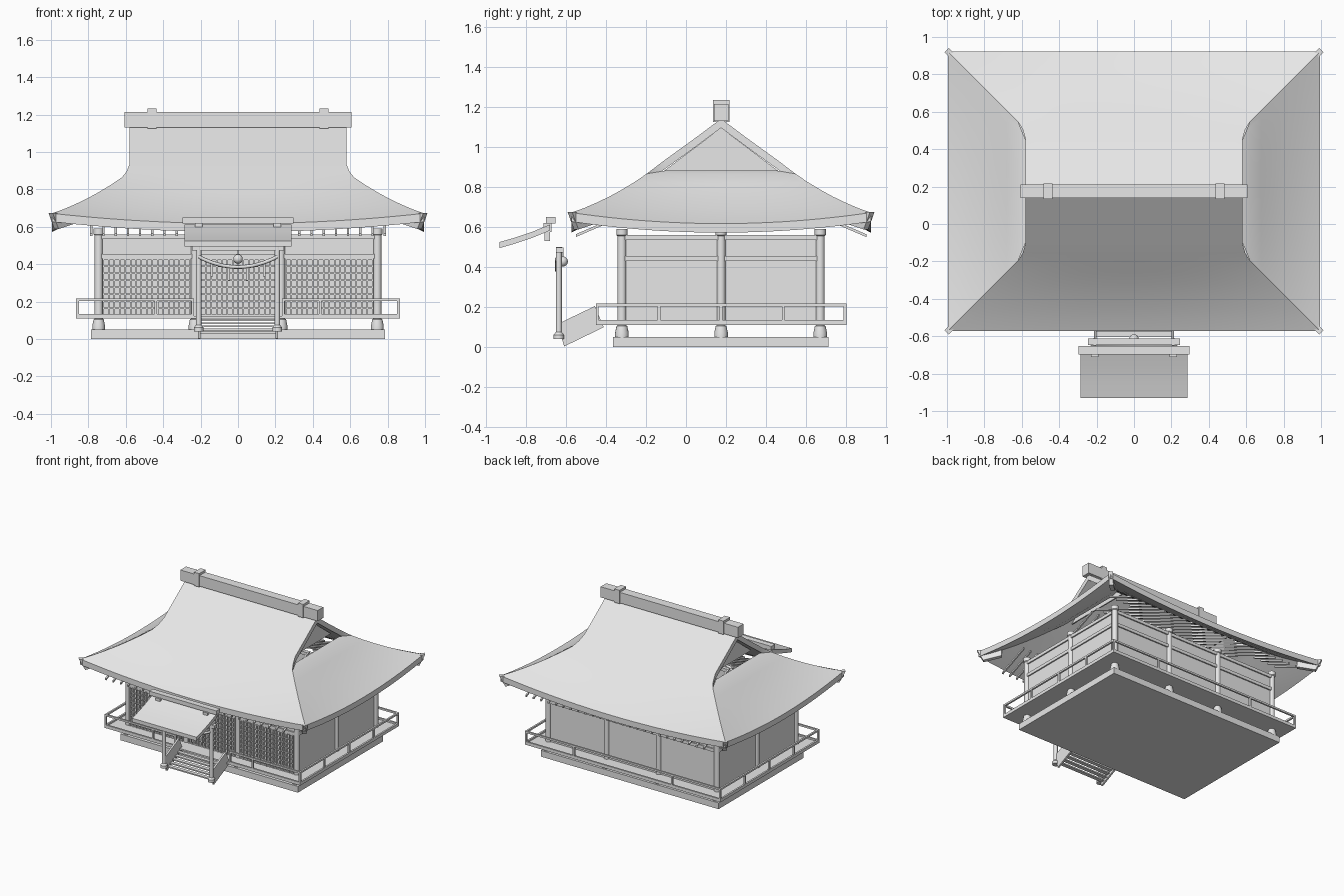
import bpy, math
from mathutils import Vector

if "Cube" in bpy.data.objects:
    bpy.data.objects.remove(bpy.data.objects["Cube"])

CY = 0.175  # depth centre of the hall
mat = bpy.data.materials.new("pale_grey")
mat.diffuse_color = (0.8, 0.8, 0.8, 1)
mat.use_nodes = True
mat.node_tree.nodes["Principled BSDF"].inputs["Base Color"].default_value = mat.diffuse_color


class Part:
    """Collects solids and becomes one object."""
    def __init__(self, name):
        self.name, self.v, self.f = name, [], []

    def add(self, verts, faces):
        n = len(self.v)
        self.v += [tuple(p) for p in verts]
        self.f += [[i + n for i in f] for f in faces]

    def box(self, x0, x1, y0, y1, z0, z1):
        self.prism([(y0, z0), (y1, z0), (y1, z1), (y0, z1)], x0, x1)

    def prism(self, yz, x0, x1):
        n = len(yz)
        vs = [(x0, y, z) for y, z in yz] + [(x1, y, z) for y, z in yz]
        fs = [list(range(n))[::-1], list(range(n, 2 * n))]
        fs += [[i, (i + 1) % n, n + (i + 1) % n, n + i] for i in range(n)]
        self.add(vs, fs)

    def lathe(self, x, y, prof, n=16):
        vs = [(x + r * math.cos(2 * math.pi * i / n), y + r * math.sin(2 * math.pi * i / n), z)
              for r, z in prof for i in range(n)]
        fs = [[k * n + i, k * n + (i + 1) % n, (k + 1) * n + (i + 1) % n, (k + 1) * n + i]
              for k in range(len(prof) - 1) for i in range(n)]
        m = (len(prof) - 1) * n
        self.add(vs, fs + [list(range(n))[::-1], list(range(m, m + n))])

    def sheet(self, rows, t):
        """Solid slab from a grid of top points, thickened downwards."""
        R, C = len(rows), len(rows[0])
        top = [Vector(p) for r in rows for p in r]
        vs = top + [p - Vector((0, 0, t)) for p in top]
        o = R * C
        fs = []
        for i in range(R - 1):
            for j in range(C - 1):
                q = [i * C + j, i * C + j + 1, (i + 1) * C + j + 1, (i + 1) * C + j]
                fs += [q, [k + o for k in q[::-1]]]
        rim = [j for j in range(C)] + [i * C + C - 1 for i in range(1, R)]
        rim += [(R - 1) * C + j for j in range(C - 2, -1, -1)] + [i * C for i in range(R - 2, 0, -1)]
        for a, b in zip(rim, rim[1:] + rim[:1]):
            fs.append([b, a, a + o, b + o])
        self.add(vs, fs)

    def done(self, smooth=False):
        me = bpy.data.meshes.new(self.name)
        me.from_pydata(self.v, [], self.f)
        me.materials.append(mat)
        ob = bpy.data.objects.new(self.name, me)
        bpy.context.collection.objects.link(ob)
        bpy.ops.object.select_all(action='DESELECT')
        ob.select_set(True)
        bpy.context.view_layer.objects.active = ob
        bpy.ops.object.mode_set(mode='EDIT')
        bpy.ops.mesh.select_all(action='SELECT')
        bpy.ops.mesh.normals_make_consistent(inside=False)
        bpy.ops.object.mode_set(mode='OBJECT')
        if smooth:
            bpy.ops.object.shade_smooth_by_angle(angle=math.radians(35))
        return ob


# Stone base and veranda floor
p = Part("base"); p.box(-.785, .785, -.365, .71, 0, .05); p.done()
p = Part("veranda_floor"); p.box(-.865, .865, -.45, .80, .11, .122); p.done()

# Hall pillars with flared feet and capitals
PX, PY = (-.745, -.23, .23, .745), (-.32, CY, .67)
pillars = Part("pillars")
for x in PX:
    for y in PY:
        if y == CY and abs(x) < .5:
            continue
        pillars.lathe(x, y, [(.034, .05), (.034, .072), (.027, .105), (.022, .108), (.022, .555),
                             (.028, .56), (.028, .59)])
pillars.done(True)

# Solid walls and horizontal beams
walls, beams = Part("walls"), Part("beams")
for y in (-.32, .67):
    walls.box(-.745, .745, y - .005, y + .005, .12, .56)
    for z in (.43, .535):
        beams.box(-.745, .745, y - .015, y + .015, z, z + .025)
for x in (-.745, .745):
    walls.box(x - .005, x + .005, -.32, .67, .12, .56)
    for z in (.43, .535):
        beams.box(x - .015, x + .015, -.32, .67, z, z + .025)
walls.done(); beams.done()

# Front lattice screens in three bays
lat = Part("lattice")
for x0, x1, n in ((-.72, -.255, 16), (-.2, .2, 14), (.255, .72, 16)):
    for i in range(n + 1):
        x = x0 + (x1 - x0) * i / n
        lat.box(x - .004, x + .004, -.34, -.325, .122, .43)
    for k in range(9):
        z = .126 + k * .0375
        lat.box(x0, x1, -.336, -.326, z - .004, z + .004)
lat.done()

# Railing, open in front of the stairs
rail = Part("railing")
e = .007
for z in (.128, .211):
    for s in (-1, 1):
        rail.box(s * .858 - e, s * .858 + e, -.45, .80, z - e, z + e)
        rail.box(min(s * .235, s * .865), max(s * .235, s * .865), -.45, -.436, z - e, z + e)
    rail.box(-.865, .865, .786, .80, z - e, z + e)
for s in (-1, 1):
    for y in (-.443, -.135, CY, .485, .793):
        rail.box(s * .858 - e, s * .858 + e, y - e, y + e, .12, .218)
    for x in (.242, .44):
        rail.box(s * x - e, s * x + e, -.45, -.436, .12, .218)
    rail.box(s * .435 - e, s * .435 + e, .786, .80, .12, .218)
rail.done()

# Hipped and gabled roof: rows of (inset from eave, centre height, corner lift)
ROWS = [(0, .617, .055), (.06, .648, .045), (.125, .687, .034), (.19, .728, .024),
        (.25, .770, .015), (.315, .818, .006), (.375, .865, 0)]
N = 24
T = [-1 + 2 * j / N for j in range(N + 1)]
roof = Part("main_roof")
for s in (-1, 1):
    # long slopes running up to the ridge
    rows = [[(t * (.995 - d), CY + s * (.7475 - d), z + l * t * t) for t in T] for d, z, l in ROWS]
    for hw, dy, z in ((.595, .33, .897), (.58, .28, .935), (.58, .14, 1.036), (.58, 0, 1.14)):
        rows.append([(t * hw, CY + s * dy, z) for t in T])
    roof.sheet(rows, .045)
    # end slopes under the gables
    rows = [[(s * (.995 - d), CY + t * (.7475 - d), z + l * t * t) for t in T] for d, z, l in ROWS]
    rows.append([(s * .58, CY + t * .275, .882) for t in T])
    roof.sheet(rows, .045)
roof.done(True)

# Recessed gable walls
gable = Part("gable_walls")
for s in (-1, 1):
    gable.prism([(CY - .285, .88), (CY + .285, .88), (CY, 1.095)], s * .49, s * .5)
gable.done()

# Ridge beam with two saddle caps
ridge = Part("ridge")
ridge.box(-.607, .607, CY - .036, CY + .036, 1.13, 1.215)
for s in (-1, 1):
    ridge.box(s * .46 - .023, s * .46 + .023, CY - .041, CY + .041, 1.125, 1.233)
ridge.done()

# Rafters below the long eaves
raf = Part("rafters")
for i in range(25):
    x = -.785 + i * 1.57 / 24
    run = .70 if abs(x) < .58 else .24
    for s in (-1, 1):
        y0, y1 = CY + s * .725, CY + s * (.725 - run)
        raf.prism([(y0, .55), (y1, .55 + .43 * run), (y1, .564 + .43 * run), (y0, .564)],
                  x - .006, x + .006)
raf.done()

# Hip rafter tips at the four corners
tips = Part("hip_rafter_tips")
for sx in (-1, 1):
    for sy in (-1, 1):
        a = Vector((sx, sy, 0)) * .7071
        b = Vector((-sy, sx, 0)) * .7071 * .016
        c = Vector((sx * .995, CY + sy * .7475, 0))
        prof = [(.01, .675), (-.01, .635), (-.035, .588), (-.17, .62), (-.17, .665)]
        vs = [c + a * d + b * k + Vector((0, 0, z)) for k in (-1, 1) for d, z in prof]
        tips.add(vs, [[0, 1, 2, 3, 4], [9, 8, 7, 6, 5]] +
                 [[i, (i + 1) % 5, 5 + (i + 1) % 5, 5 + i] for i in range(5)])
tips.done()

# Porch posts, lintel and tie beam
posts, lintel = Part("porch_posts"), Part("porch_lintel")
for s in (-1, 1):
    posts.lathe(s * .21, -.635, [(.026, .04), (.026, .062), (.015, .075), (.015, .5)], 12)
lintel.box(-.245, .245, -.648, -.612, .472, .497)
posts.done(True); lintel.done()

# Porch roof slab, ridge and struts
pr = Part("porch_roof")
pr.sheet([[(x, y, z) for x in (-.285, .285)] for y, z in
          ((-.93, .525), (-.85, .548), (-.77, .575), (-.68, .612))], .03)
pr.done(True)
p = Part("porch_ridge"); p.box(-.297, .297, -.698, -.652, .617, .65); p.done()
p = Part("porch_struts")
for s in (-1, 1):
    p.box(s * .21 - .015, s * .21 + .015, -.706, -.68, .53, .6)
    p.box(s * .21 - .02, s * .21 + .02, -.712, -.672, .575, .62)
p.done()

# Sagging straw rope with hanging strips
cu = bpy.data.curves.new("straw_rope", 'CURVE')
cu.dimensions = '3D'
cu.bevel_depth, cu.bevel_resolution, cu.use_fill_caps = .01, 2, True
sp = cu.splines.new('POLY')
sp.points.add(16)
sag = lambda x: .385 + .055 * (x / .21) ** 2
for i, pt in enumerate(sp.points):
    x = -.21 + .42 * i / 16
    pt.co = (x, -.645, sag(x), 1)
cu.materials.append(mat)
bpy.context.collection.objects.link(bpy.data.objects.new("straw_rope", cu))
strips = Part("rope_strips")
for x in (-.14, -.05, .05, .14):
    strips.box(x - .006, x + .006, -.648, -.643, sag(x) - .075, sag(x))
strips.done()

# Bell
bell = Part("bell")
bell.lathe(0, -.615, [(.025 * math.sin(a) + .0005, .428 - .025 * math.cos(a))
                      for a in (math.pi * k / 10 for k in range(11))])
bell.lathe(0, -.615, [(.004, .45), (.004, .475)], 8)
bell.done(True)

# Stairs: open treads between two side boards
st = Part("stair_boards")
for s in (-1, 1):
    st.prism([(-.608, .004), (-.41, .1), (-.455, .205), (-.622, .125), (-.622, .05)],
             s * .207 - .007, s * .207 + .007)
st.done()
tr = Part("stair_treads")
for k in range(6):
    y, z = -.605 + k * .031, .03 + k * .0165
    tr.box(-.2, .2, y, y + .03, z, z + .01)
tr.done()
